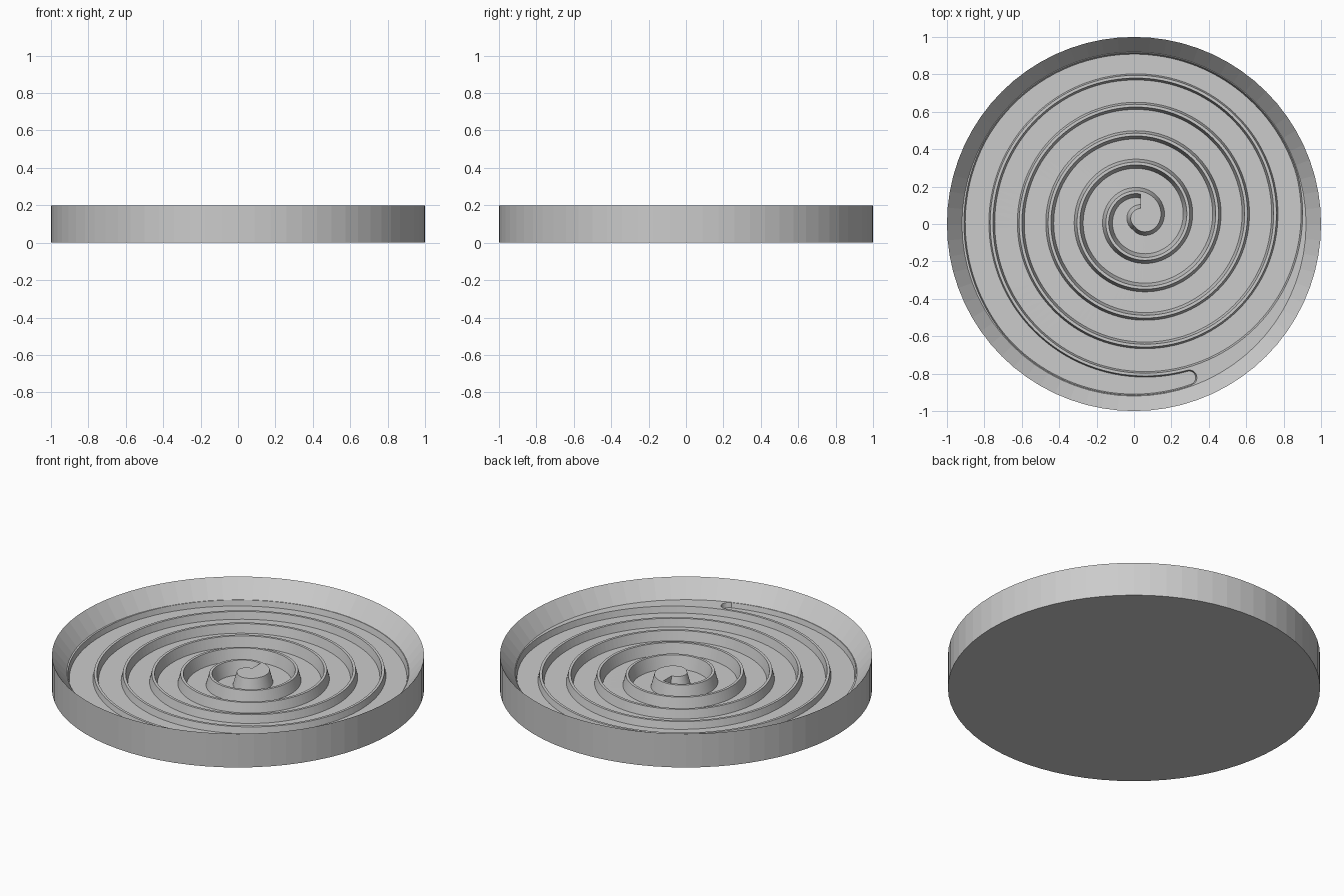
import bpy, bmesh
from math import radians, cos, sin, pi
from mathutils import Vector

if "Cube" in bpy.data.objects:
    bpy.data.objects.remove(bpy.data.objects["Cube"], do_unlink=True)

grey = bpy.data.materials.new("plain grey")
grey.use_nodes = True
colour = (0.6, 0.6, 0.6, 1)
grey.diffuse_color = colour
grey.node_tree.nodes["Principled BSDF"].inputs["Base Color"].default_value = colour

SIDES = 72
FLOOR = 0.1            # height of the dish floor
FLOOR_RADIUS = 0.92
PITCH = 0.155          # distance between spiral turns
HALF = 0.0725          # half width of the channel
CENTRE = Vector((0.035, 0.03, 0))
START, END = 90, 2087  # spiral angles in degrees


def loft(name, rings, closed_profile=True):
    """Join equal rings of points with quads and close both ends."""
    bm = bmesh.new()
    loops = [[bm.verts.new(p) for p in ring] for ring in rings]
    n = len(loops[0])
    for a, b in zip(loops, loops[1:]):
        for i in range(n):
            j = (i + 1) % n
            bm.faces.new((a[i], a[j], b[j], b[i]))
    bm.faces.new(loops[0])
    bm.faces.new(loops[-1])
    bmesh.ops.recalc_face_normals(bm, faces=bm.faces)
    mesh = bpy.data.meshes.new(name)
    bm.to_mesh(mesh)
    bm.free()
    mesh.materials.append(grey)
    obj = bpy.data.objects.new(name, mesh)
    bpy.context.collection.objects.link(obj)
    return obj


def circle(r, z):
    return [Vector((r * cos(2 * pi * i / SIDES), r * sin(2 * pi * i / SIDES), z))
            for i in range(SIDES)]


def inside(p, limit):
    """Keep a point within the dish floor."""
    return p * (limit / p.length) if p.length > limit else p


def section(deg):
    """Tapered channel section: top inner, top outer, floor outer, floor inner."""
    t = (deg - START) / (END - START)
    depth = 0.08 + (0.028 - 0.08) * t
    taper = 0.3 * depth
    ray = Vector((cos(radians(deg)), sin(radians(deg)), 0))
    r = 0.06 + PITCH * (deg - START) / 360
    inner, outer = max(r - HALF, 0.05), r + HALF
    limit = FLOOR_RADIUS - 0.002
    points = [CENTRE + ray * inner,
              inside(CENTRE + ray * outer, limit),
              inside(CENTRE + ray * (outer - taper), limit - taper),
              CENTRE + ray * (inner + taper)]
    for p, z in zip(points, (FLOOR + 0.01,) * 2 + (FLOOR - depth,) * 2):
        p.z = z
    return points


# Dish with a sloping rim
dish = loft("spiral_dish", [circle(1, 0), circle(1, 0.2), circle(FLOOR_RADIUS, FLOOR)])

# Spiral channel, deepening towards the middle
steps = 660
rings = [section(START + (END - START) * i / steps) for i in range(steps + 1)]

# Rounded outer end of the channel
last = rings[-1]
tangent = Vector((-sin(radians(END)), cos(radians(END)), 0))
for k in range(1, 12):
    turn = radians(k * 88 / 11)
    ring = []
    for i in range(4):
        mid = (last[i] + last[(1, 0, 3, 2)[i]]) / 2
        arm = last[i] - mid
        ring.append(inside(mid + arm * cos(turn) + tangent * arm.length * sin(turn), 0.92))
    rings.append(ring)
cutter = loft("channel_cutter", rings)
cutter.hide_render = True
bm = bmesh.new()
bm.from_mesh(cutter.data)
bmesh.ops.triangulate(bm, faces=bm.faces)
bm.to_mesh(cutter.data)
bm.free()

# Carve the channel
cut = dish.modifiers.new("channel", "BOOLEAN")
cut.operation = "DIFFERENCE"
cut.solver = "EXACT"
cut.object = cutter
bpy.context.view_layer.update()
bpy.context.view_layer.objects.active = dish
dish.select_set(True)
bpy.ops.object.modifier_apply(modifier=cut.name)
bpy.data.objects.remove(cutter, do_unlink=True)
